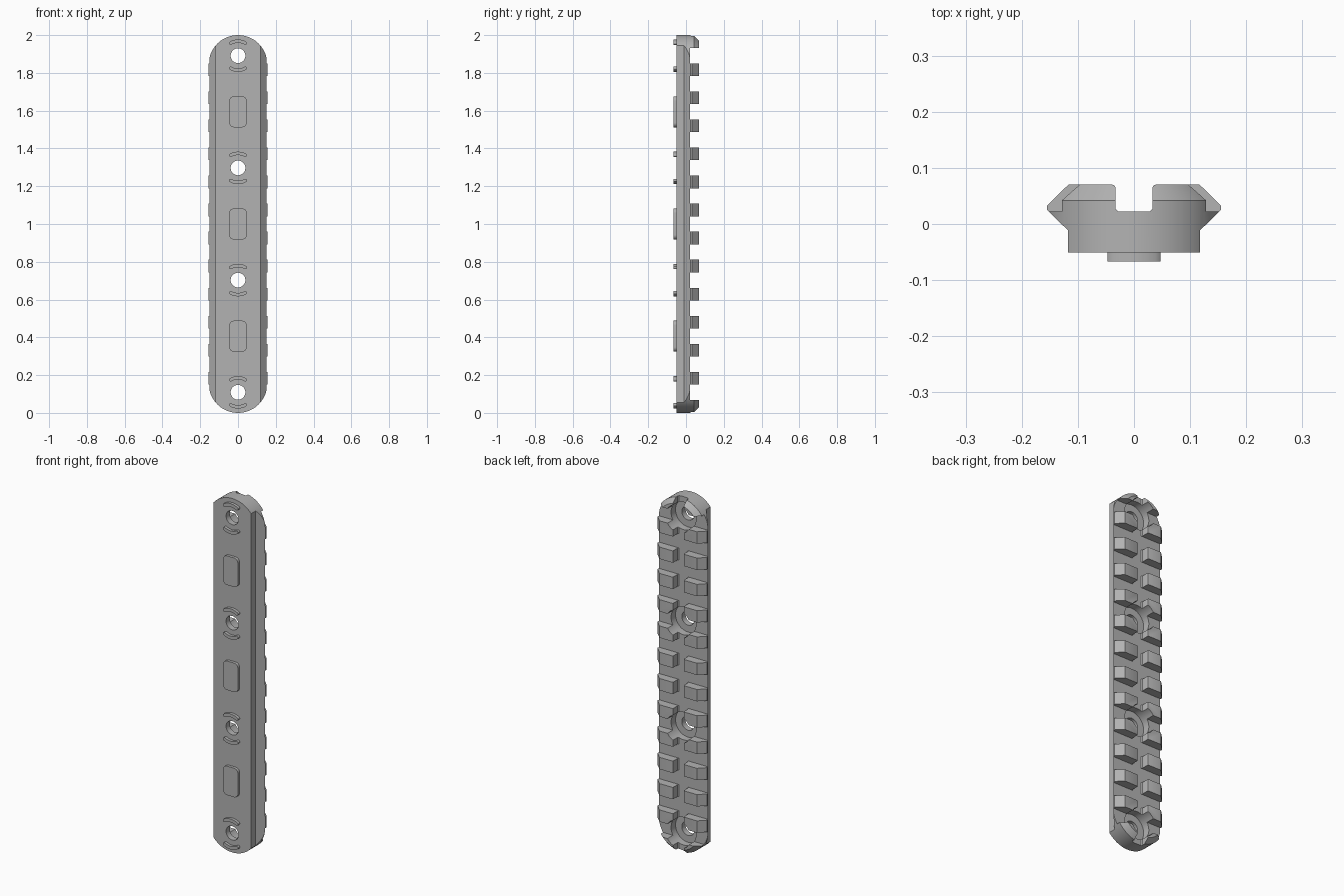
import bpy, bmesh, math

if "Cube" in bpy.data.objects:
    bpy.data.objects.remove(bpy.data.objects["Cube"], do_unlink=True)

PITCH = 0.1485          # tooth spacing
FRONT, BACK, FLOOR = -0.051, 0.07, 0.022
HOLES = [1 + k * PITCH for k in (-6, -2, 2, 6)]
LUGS = [1 + k * PITCH for k in (-4, 0, 4)]

grey = bpy.data.materials.new("anodised grey")
grey.use_nodes = True
grey.diffuse_color = (0.45, 0.45, 0.45, 1)
grey.node_tree.nodes["Principled BSDF"].inputs["Base Color"].default_value = (0.45, 0.45, 0.45, 1)


def loft(bm, rings):
    """Skin a list of equal-length closed rings and cap both ends."""
    rows = [[bm.verts.new(p) for p in ring] for ring in rings]
    n = len(rows[0])
    for a, b in zip(rows, rows[1:]):
        for i in range(n):
            bm.faces.new((a[i], a[(i + 1) % n], b[(i + 1) % n], b[i]))
    bm.faces.new(rows[0])
    bm.faces.new(rows[-1])


def finish(name, bm):
    bmesh.ops.recalc_face_normals(bm, faces=bm.faces)
    me = bpy.data.meshes.new(name)
    bm.to_mesh(me)
    bm.free()
    me.materials.append(grey)
    ob = bpy.data.objects.new(name, me)
    bpy.context.collection.objects.link(ob)
    return ob


def along_z(name, profile, spans):
    """Extrude an x-y profile over one or more z spans."""
    bm = bmesh.new()
    for z0, z1 in spans:
        loft(bm, [[(x, y, z) for x, y in profile] for z in (z0, z1)])
    return finish(name, bm)


def along_y(name, outlines, layers):
    """Extrude x-z outlines between the two y layers."""
    bm = bmesh.new()
    for outline in outlines:
        loft(bm, [[(x, y, z) for x, z in outline] for y in layers])
    return finish(name, bm)


def arc(cx, cz, r, a0, a1, n):
    return [(cx + r * math.cos(math.radians(a0 + (a1 - a0) * i / n)),
             cz + r * math.sin(math.radians(a0 + (a1 - a0) * i / n))) for i in range(n + 1)]


def stadium(r):
    return arc(0, 1.845, r, 0, 180, 40) + arc(0, 0.155, r, 180, 360, 40)


def circles(r):
    return [arc(0, z, r, 0, 352.5, 47) for z in HOLES]


def boolean(target, cutter, operation):
    mod = target.modifiers.new(cutter.name, 'BOOLEAN')
    mod.operation, mod.solver, mod.object = operation, 'EXACT', cutter
    bpy.context.view_layer.objects.active = target
    bpy.ops.object.modifier_apply(modifier=mod.name)
    bpy.data.objects.remove(cutter, do_unlink=True)


def mirror(half):
    return half + [(-x, y) for x, y in reversed(half)]


# Rail bar with dovetail flanges
rail = along_z("rail_body", mirror([(0.118, FRONT), (0.118, -0.011), (0.155, 0.025),
                                    (0.155, 0.033), (0.117, BACK)]), [(-0.05, 2.05)])

# Rounded ends, chamfered at the back
bm = bmesh.new()
loft(bm, [[(x, y, z) for x, z in stadium(r)]
          for y, r in ((-0.1, 0.155), (0.042, 0.155), (BACK, 0.13), (0.08, 0.121))])
boolean(rail, finish("end_shape", bm), 'INTERSECT')

# Cross slots and the long channel between the teeth
half = (PITCH - 0.067) / 2
slot = [(-0.2, FLOOR), (0.2, FLOOR), (0.2, 0.1), (-0.2, 0.1)]
boolean(rail, along_z("cross_slots", slot, [(1 + k * PITCH - half, 1 + k * PITCH + half)
                                            for k in range(-6, 7)]), 'DIFFERENCE')
channel = mirror([(0.028, FLOOR), (0.033, FLOOR + 0.005), (0.033, 0.065),
                  (0.0345, 0.0685), (0.038, BACK), (0.038, 0.1)])
boolean(rail, along_z("channel", channel, [(-0.1, 2.1)]), 'DIFFERENCE')

# Screw holes with counterbores
boolean(rail, along_y("counterbores", circles(0.078), (-0.018, 0.1)), 'DIFFERENCE')
boolean(rail, along_y("screw_holes", circles(0.039), (-0.1, 0.05)), 'DIFFERENCE')


# Raised rounded lugs on the front
def lug(z):
    r, w, h = 0.024, 0.046, 0.082
    out = []
    for sx, sz, a in ((1, 1, 0), (-1, 1, 90), (-1, -1, 180), (1, -1, 270)):
        out += arc(sx * (w - r), z + sz * (h - r), r, a, a + 90, 8)
    return out


lugs = along_y("locating_lugs", [lug(z) for z in LUGS], (-0.067, FRONT + 0.004))


# Curved ridges above and below each hole, with round ends
def ridge(z, mid):
    r, t, s = 0.077, 0.009, 30
    ends = [arc(0, z, r, mid + d, mid + d, 1)[0] for d in (s, -s)]
    return (arc(0, z, r + t, mid - s, mid + s, 16)
            + arc(*ends[0], t, mid + s, mid + s + 180, 6)[1:-1]
            + arc(0, z, r - t, mid + s, mid - s, 16)
            + arc(*ends[1], t, mid - s + 180, mid - s + 360, 6)[1:-1])


ridges = along_y("curved_ridges", [ridge(z, m) for z in HOLES for m in (90, 270)],
                 (-0.067, FRONT + 0.004))

# Smooth the curved walls, keep edges sharp
bpy.ops.object.select_all(action='DESELECT')
for ob in (rail, lugs, ridges):
    ob.select_set(True)
bpy.context.view_layer.objects.active = rail
bpy.ops.object.shade_smooth_by_angle(angle=math.radians(25))
